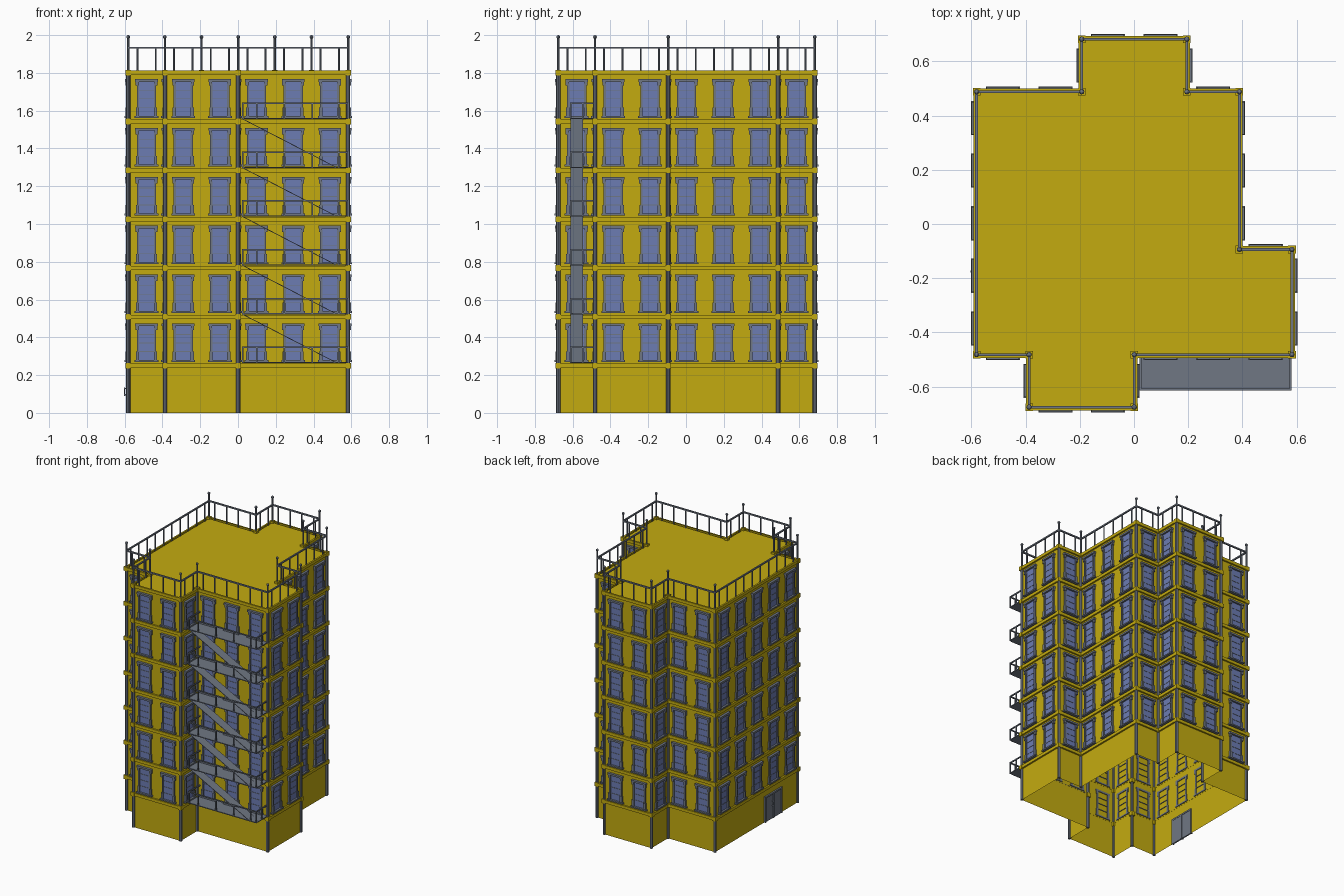
import bpy, bmesh
from mathutils import Matrix, Vector

if "Cube" in bpy.data.objects:
    bpy.data.objects.remove(bpy.data.objects["Cube"], do_unlink=True)


def material(name, rgb):
    m = bpy.data.materials.new(name)
    m.use_nodes = True
    m.diffuse_color = (*rgb, 1)
    m.node_tree.nodes["Principled BSDF"].inputs["Base Color"].default_value = (*rgb, 1)
    return m


YELLOW = material("yellow_plaster", (0.55, 0.41, 0.005))
GREY = material("slate_grey", (0.16, 0.185, 0.23))
BLUE = material("blue_glass", (0.15, 0.2, 0.45))

MODULE, FLOORS, BASE, STOREY = 0.194, 6, 0.25, 0.2585
ROOF = BASE + FLOORS * STOREY
GRID = [(0, 1), (1, 1), (1, 0), (3, 0), (3, 1), (6, 1), (6, 3),
        (5, 3), (5, 6), (4, 6), (4, 7), (2, 7), (2, 6), (0, 6)]
CORNERS = [Vector((-0.581 + i * MODULE, -0.676 + j * MODULE, 0)) for i, j in GRID]
EDGES = list(zip(CORNERS, CORNERS[1:] + CORNERS[:1]))
UP = Vector((0, 0, 1))


def finish(name, bm, *mats):
    mesh = bpy.data.meshes.new(name)
    bm.to_mesh(mesh)
    bm.free()
    for m in mats:
        mesh.materials.append(m)
    ob = bpy.data.objects.new(name, mesh)
    bpy.context.collection.objects.link(ob)
    return ob


def box(bm, lo, hi, frame=Matrix(), mat=0):
    """Box between two opposite corners, placed by a frame."""
    lo, hi = Vector(lo), Vector(hi)
    m = frame @ Matrix.Translation((lo + hi) / 2) @ Matrix.Diagonal((*(hi - lo), 1))
    verts = bmesh.ops.create_cube(bm, size=1, matrix=m)["verts"]
    for f in {f for v in verts for f in v.link_faces}:
        f.material_index = mat


def post(bm, p, z0, z1, r):
    bmesh.ops.create_cone(bm, cap_ends=True, segments=8, radius1=r, radius2=r, depth=z1 - z0,
                          matrix=Matrix.Translation((p.x, p.y, (z0 + z1) / 2)))


def wall_frame(a, b, t):
    """Frame on a wall: x along it, y outward, z up."""
    d = (b - a).normalized()
    m = Matrix((-d, d.cross(UP), UP)).transposed().to_4x4()
    m.translation = a + d * t
    return m


def outline(offset, z):
    """Footprint grown outward by an offset."""
    pts = []
    for k, p in enumerate(CORNERS):
        n1 = (p - CORNERS[k - 1]).normalized().cross(UP)
        n2 = (CORNERS[(k + 1) % len(CORNERS)] - p).normalized().cross(UP)
        pts.append(p + (n1 + n2) * offset + UP * z)
    return pts


def loft(bm, rings):
    loops = [[bm.verts.new(p) for p in r] for r in rings]
    for r, s in zip(loops, loops[1:]):
        for k in range(len(r)):
            j = (k + 1) % len(r)
            bm.faces.new((r[k], r[j], s[j], s[k]))
    return loops


# Hollow walls with a flat roof, open underneath
bm = bmesh.new()
top = loft(bm, [outline(0, 0), outline(0, ROOF)])[-1]
bm.faces.new(top)
finish("walls", bm, YELLOW)

# Ledges between storeys, with small blocks at the corners
bm = bmesh.new()
for s in range(FLOORS + 1):
    z = BASE + s * STOREY
    h = 0.011
    loft(bm, [outline(o, z + e) for o, e in
              ((0, -h), (0.012, -h), (0.012, h), (-0.001, h))])
    for p in CORNERS:
        box(bm, p + Vector((-0.014, -0.014, z - 0.015)), p + Vector((0.014, 0.014, z + 0.015)))
finish("storey_ledges", bm, YELLOW)

# Corner columns
bm = bmesh.new()
for p in CORNERS:
    post(bm, p, 0, ROOF, 0.011)
finish("corner_columns", bm, GREY)

# Windows: one per module and storey
bm = bmesh.new()
for a, b in EDGES:
    for k in range(round((b - a).length / MODULE)):
        for s in range(FLOORS):
            f = wall_frame(a, b, (k + 0.5) * MODULE)
            f.translation.z = BASE + s * STOREY
            box(bm, (-0.042, 0.001, 0.03), (0.042, 0.005, 0.21), f, 1)
            for side in (-1, 1):
                def jamb(x0, x1, y, z0, z1):
                    xs = sorted((side * x0, side * x1))
                    box(bm, (xs[0], -0.005, z0), (xs[1], y, z1), f)
                jamb(0.039, 0.051, 0.011, 0.03, 0.2)
                jamb(0.039, 0.056, 0.014, 0.03, 0.075)
                jamb(0.041, 0.058, 0.014, 0.19, 0.213)
            box(bm, (-0.063, -0.005, 0.02), (0.063, 0.02, 0.03), f)
            box(bm, (-0.06, -0.005, 0.21), (0.06, 0.018, 0.224), f)
            for z in (0.075, 0.12, 0.165):
                box(bm, (-0.04, -0.005, z - 0.002), (0.04, 0.007, z + 0.002), f)
finish("windows", bm, GREY, BLUE)

# Double entrance door on the long straight wall
bm = bmesh.new()
f = wall_frame(*EDGES[-1], 3.5 * MODULE)
for x in (-0.1, -0.005, 0.09):
    box(bm, (x, -0.006, 0), (x + 0.01, 0.012, 0.19), f)
box(bm, (-0.1, -0.006, 0.18), (0.1, 0.012, 0.192), f)
for x in (-0.09, 0.005):
    box(bm, (x, -0.004, 0), (x + 0.085, 0.006, 0.18), f)
box(bm, (0.012, 0.016, 0.09), (0.02, 0.023, 0.135), f)
for z in (0.093, 0.127):
    box(bm, (0.012, 0, z), (0.02, 0.018, z + 0.006), f)
finish("entrance_door", bm, GREY)

# Roof railing: tall corner posts with balls, balusters and a top rail
bm = bmesh.new()
for a, b in EDGES:
    post(bm, a, ROOF, 1.99, 0.006)
    bmesh.ops.create_uvsphere(bm, u_segments=8, v_segments=6, radius=0.01,
                              matrix=Matrix.Translation(a + UP * 1.99))
    length = (b - a).length
    start = wall_frame(a, b, 0)
    box(bm, (-length, -0.005, 1.928), (0, 0.005, 1.938), start)
    for k in range(2 * round(length / MODULE)):
        post(bm, a + (b - a).normalized() * (k + 0.5) * MODULE / 2, ROOF, 1.93, 0.005)
finish("roof_railing", bm, GREY)

# Fire escape landings with railings
LEFT, RIGHT, FRONT, BACK = 0.02, 0.582, -0.615, -0.482
floors = bmesh.new()
rails = bmesh.new()
for s in range(FLOORS):
    z = BASE + s * STOREY + 0.013
    pts = [(LEFT, BACK), (LEFT, FRONT), (RIGHT - 0.015, FRONT),
           (RIGHT, FRONT + 0.015), (RIGHT, BACK)]
    face = floors.faces.new([floors.verts.new((x, y, z)) for x, y in pts])
    ext = bmesh.ops.extrude_face_region(floors, geom=[face])["geom"]
    bmesh.ops.translate(floors, vec=(0, 0, 0.006),
                        verts=[v for v in ext if isinstance(v, bmesh.types.BMVert)])
    h, w = z + 0.088, 0.008
    box(rails, (LEFT, FRONT, h - w), (RIGHT, FRONT + w, h))
    for x in (LEFT, RIGHT - w):
        box(rails, (x, FRONT, h - w), (x + w, BACK, h))
    for x in (LEFT, 0.095, 0.242, 0.389, 0.53, RIGHT - w):
        box(rails, (x, FRONT, z), (x + w, FRONT + w, h))
    box(rails, (RIGHT - w, -0.55, z), (RIGHT, -0.55 + w, h))
bmesh.ops.recalc_face_normals(floors, faces=floors.faces)
finish("escape_landings", floors, GREY)
finish("escape_railings", rails, GREY)

# Sloping stair planks between landings
bm = bmesh.new()
for s in range(FLOORS - 1):
    z = BASE + s * STOREY + 0.016
    low, high = Vector((0.52, -0.578, z)), Vector((LEFT, -0.578, z + STOREY))
    d = (high - low).normalized()
    m = Matrix((d, Vector((0, 1, 0)), d.cross(Vector((0, 1, 0))))).transposed().to_4x4()
    m.translation = low
    box(bm, (0, -0.034, -0.002), ((high - low).length, 0.034, 0.002), m)
finish("escape_stairs", bm, GREY)
